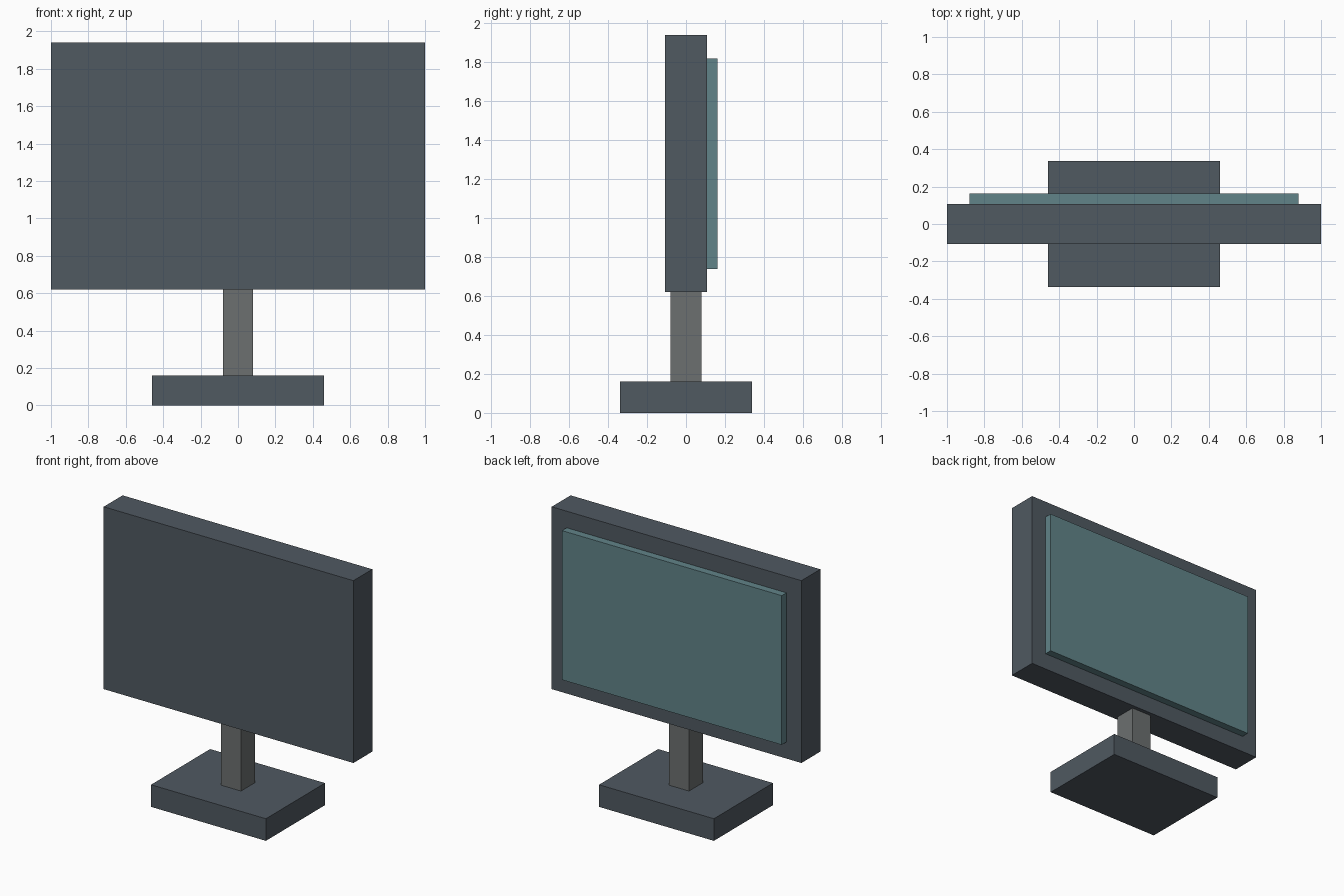
import bpy

if "Cube" in bpy.data.objects:
    bpy.data.objects.remove(bpy.data.objects["Cube"])


def material(name, rgb):
    mat = bpy.data.materials.new(name)
    mat.diffuse_color = (*rgb, 1.0)
    mat.use_nodes = True
    mat.node_tree.nodes["Principled BSDF"].inputs["Base Color"].default_value = mat.diffuse_color
    return mat


def box(name, x, y, z, mat):
    """Flat-faced box spanning the given (min, max) ranges."""
    spans = (x, y, z)
    bpy.ops.mesh.primitive_cube_add(size=1, location=[(a + b) / 2 for a, b in spans])
    obj = bpy.context.object
    obj.name = name
    obj.scale = [b - a for a, b in spans]
    bpy.ops.object.transform_apply(location=False, rotation=False, scale=True)
    obj.data.materials.append(mat)
    return obj


casing = material("dark_casing", (0.08, 0.10, 0.12))
metal = material("grey_metal", (0.15, 0.16, 0.16))
glass = material("teal_glass", (0.12, 0.23, 0.25))

# Stand
box("base", (-0.46, 0.46), (-0.338, 0.338), (0.0, 0.16), casing)
box("neck", (-0.08, 0.08), (-0.08, 0.08), (0.16, 0.62), metal)

# Display housing, with the raised screen on its +y face
box("housing", (-1.0, 1.0), (-0.108, 0.108), (0.62, 1.94), casing)
box("screen", (-0.88, 0.88), (0.108, 0.162), (0.74, 1.82), glass)
